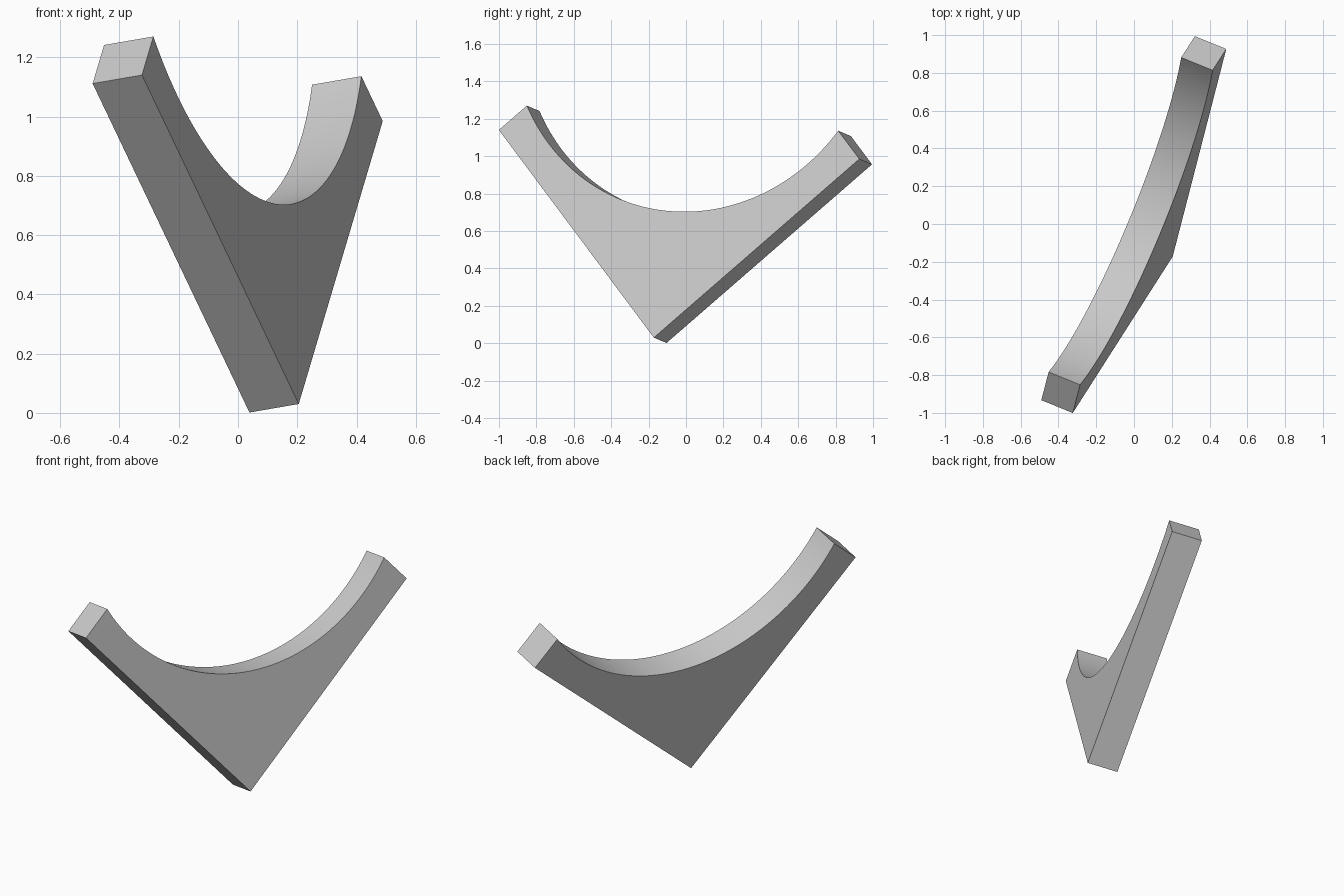
import bpy, bmesh
from math import asin, sin, cos, sqrt, radians
from mathutils import Vector, Matrix

if "Cube" in bpy.data.objects:
    bpy.data.objects.remove(bpy.data.objects["Cube"])

LEG = 1.483      # length of each straight outer edge
END = 0.202      # width of the arm ends
THICK = 0.182    # plate thickness
SAG = 0.505      # depth of the concave arc below its chord
STEPS = 64

# Local axes: the two perpendicular arms and the plate normal
a = Vector((-0.357, -0.559, 0.749)).normalized()
b = Vector((0.192, 0.742, 0.642))
b = (b - a * a.dot(b)).normalized()
n = a.cross(b)

# Right-angle corner profile with a circular scoop between the arm ends
half = (LEG - END) / sqrt(2)
radius = half * half / (2 * SAG) + SAG / 2
mid = (LEG + END) / 2
centre = mid + (radius - SAG) / sqrt(2)
sweep = asin(half / radius)
profile = [(0, 0), (LEG, 0)]
for i in range(STEPS + 1):
    t = -sweep + 2 * sweep * i / STEPS
    u, v = radius * sin(t), radius * cos(t)
    profile.append((centre - (u + v) / sqrt(2), centre + (u - v) / sqrt(2)))
profile.append((0, LEG))

# Extrude the profile into a plate
bm = bmesh.new()
face = bm.faces.new([bm.verts.new((x, y, 0)) for x, y in profile])
res = bmesh.ops.extrude_face_region(bm, geom=[face])
moved = [g for g in res["geom"] if isinstance(g, bmesh.types.BMVert)]
bmesh.ops.translate(bm, verts=moved, vec=(0, 0, THICK))
bmesh.ops.recalc_face_normals(bm, faces=bm.faces)
mesh = bpy.data.meshes.new("curved_bracket")
bm.to_mesh(mesh)
bm.free()

# Stand the tilted bracket on its corner
bracket = bpy.data.objects.new("curved_bracket", mesh)
bpy.context.collection.objects.link(bracket)
rot = Matrix((a, b, n)).transposed().to_4x4()
bracket.matrix_world = Matrix.Translation((0.205, -0.172, 0.03)) @ rot

bpy.context.view_layer.objects.active = bracket
bracket.select_set(True)
bpy.ops.object.shade_smooth_by_angle(angle=radians(20))
